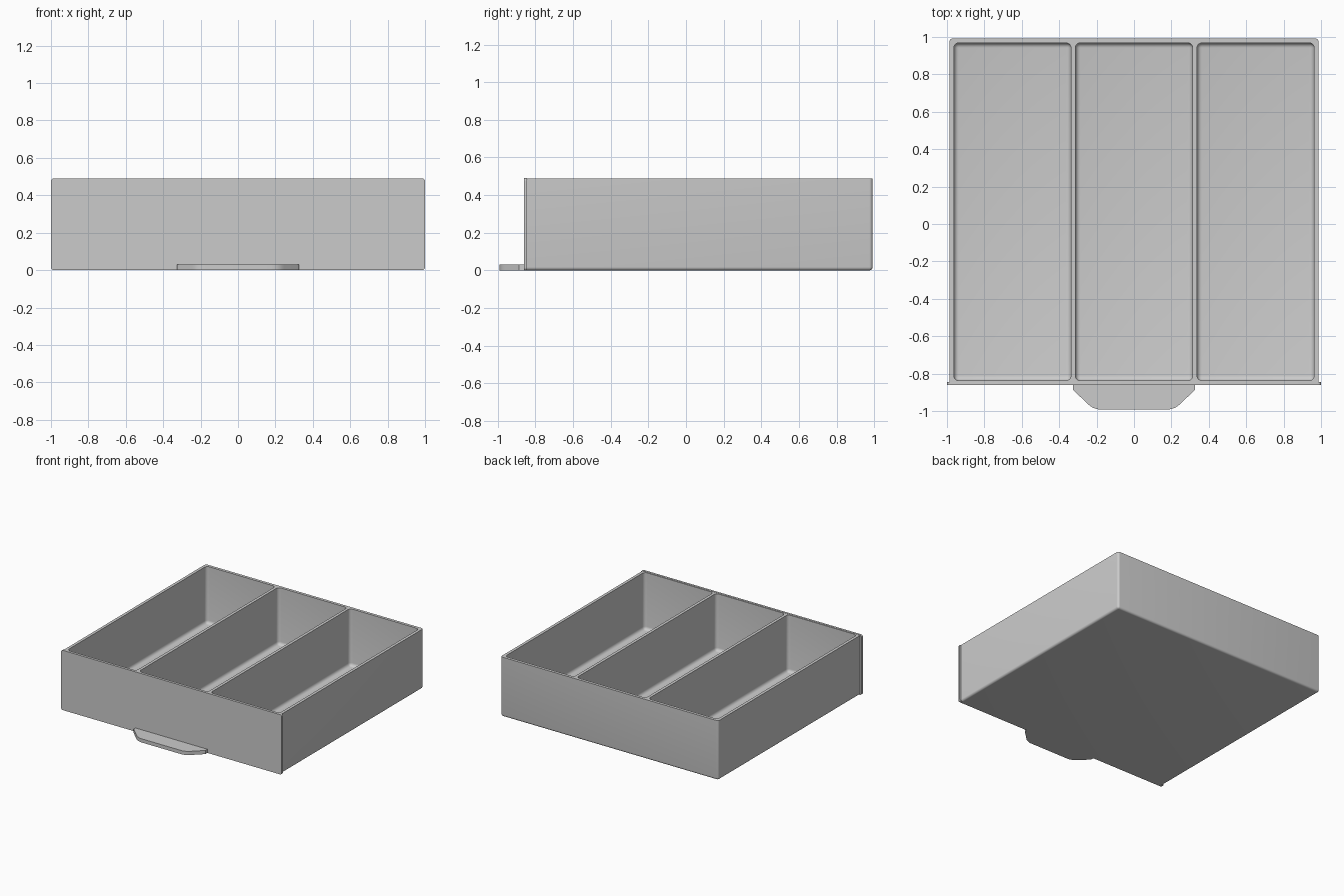
import bpy, bmesh, math
from mathutils import Vector

if "Cube" in bpy.data.objects:
    bpy.data.objects.remove(bpy.data.objects["Cube"], do_unlink=True)

grey = bpy.data.materials.new("light grey")
grey.use_nodes = True
colour = (0.6, 0.6, 0.6, 1)
grey.diffuse_color = colour
grey.node_tree.nodes["Principled BSDF"].inputs["Base Color"].default_value = colour


def finish(name, bm):
    bmesh.ops.recalc_face_normals(bm, faces=bm.faces)
    mesh = bpy.data.meshes.new(name)
    bm.to_mesh(mesh)
    bm.free()
    mesh.materials.append(grey)
    obj = bpy.data.objects.new(name, mesh)
    bpy.context.collection.objects.link(obj)
    return obj


def activate(obj):
    bpy.ops.object.select_all(action="DESELECT")
    obj.select_set(True)
    bpy.context.view_layer.objects.active = obj


def rounded_box(name, low, high, radius, rule, segments=5):
    """Box whose edges chosen by rule(midpoint, direction) are rounded; midpoint is -1..1."""
    low, high = Vector(low), Vector(high)
    bm = bmesh.new()
    bmesh.ops.create_cube(bm, size=2)
    edges = [e for e in bm.edges
             if rule((e.verts[0].co + e.verts[1].co) / 2, e.verts[1].co - e.verts[0].co)]
    for v in bm.verts:
        v.co = Vector([(a + b) / 2 + (b - a) / 2 * c for a, b, c in zip(low, high, v.co)])
    bmesh.ops.bevel(bm, geom=edges, offset=radius, segments=segments,
                    profile=0.5, affect="EDGES")
    return finish(name, bm)


def bottom_or_upright(mid, d):
    return mid.z < -0.5 or abs(d.z) > 1


def bottom_or_back(mid, d):
    on_front = mid.y < -0.5
    return not on_front and bottom_or_upright(mid, d)


def along_depth(mid, d):
    return abs(d.y) > 1


# Tray body with three hollow compartments
body = rounded_box("drawer_body", (-0.987, -0.85, 0), (0.987, 0.992, 0.488), 0.018, bottom_or_back)
for i in (-1, 0, 1):
    x = i * 0.65
    cutter = rounded_box("compartment_cutter", (x - 0.313, -0.837, 0.022), (x + 0.313, 0.968, 0.7),
                         0.026, bottom_or_upright)
    cutter.hide_render = True
    cut = body.modifiers.new("compartment", "BOOLEAN")
    cut.operation = "DIFFERENCE"
    cut.solver = "EXACT"
    cut.object = cutter
    activate(body)
    bpy.ops.object.modifier_apply(modifier=cut.name)
    bpy.data.objects.remove(cutter, do_unlink=True)

# Front panel, slightly wider than the body
panel = rounded_box("front_panel", (-1, -0.862, 0), (1, -0.845, 0.49), 0.015, along_depth)

# Flat pull tab with angled, rounded corners
half = [(0.325, -0.855), (0.325, -0.888), (0.247, -0.962)]
radius = 0.1
for k in range(1, 6):
    a = math.radians(45 * (1 - k / 5))
    half.append((0.176 + radius * math.sin(a), -0.992 + radius * (1 - math.cos(a))))
outline = half + [(-x, y) for x, y in reversed(half)]
bm = bmesh.new()
face = bm.faces.new([bm.verts.new((x, y, 0)) for x, y in outline])
top = bmesh.ops.extrude_face_region(bm, geom=[face])["geom"]
bmesh.ops.translate(bm, vec=(0, 0, 0.03), verts=[g for g in top if isinstance(g, bmesh.types.BMVert)])
handle = finish("pull_handle", bm)

for obj in (body, panel, handle):
    activate(obj)
    bpy.ops.object.shade_smooth_by_angle(angle=math.radians(30))
